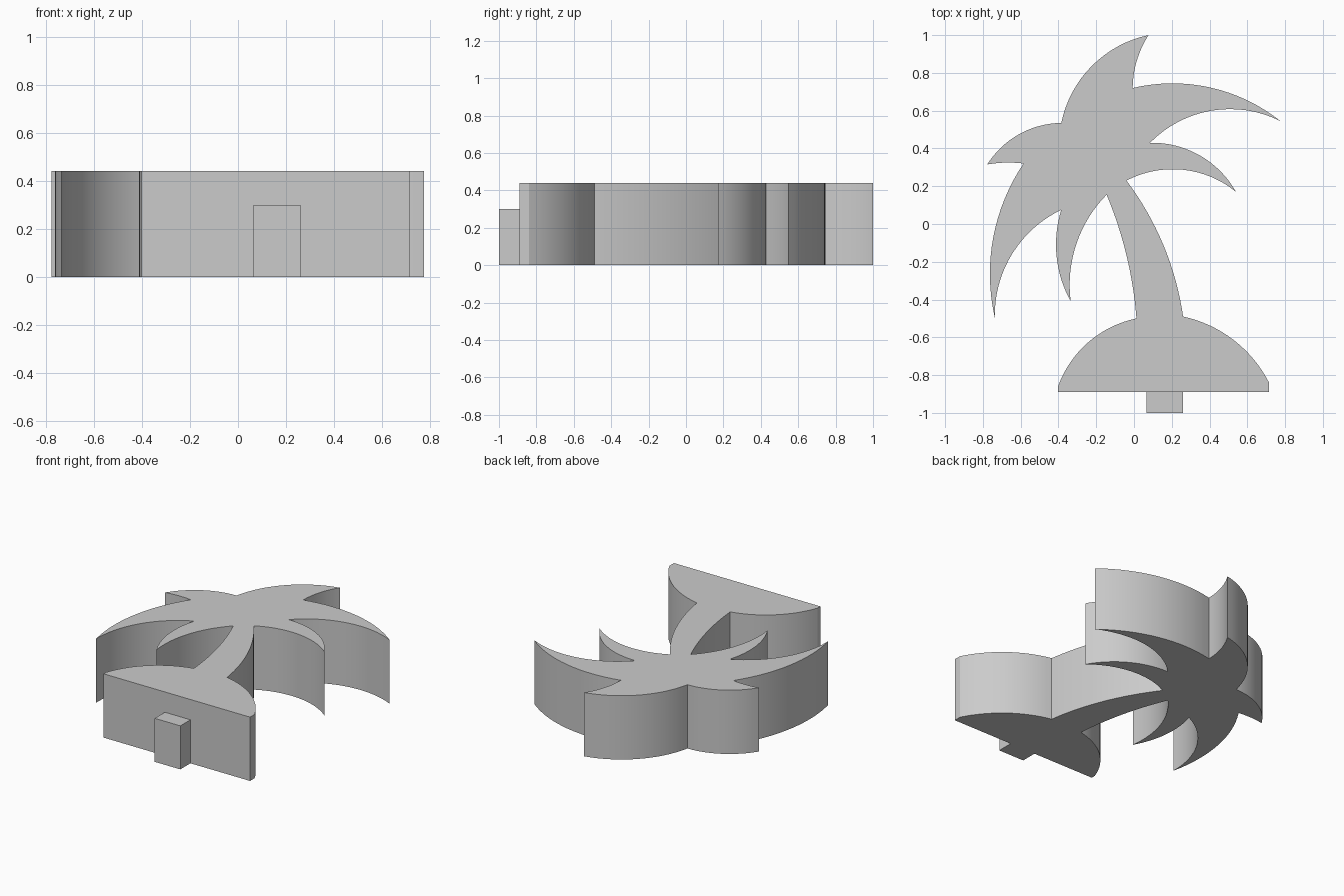
import bpy, bmesh, math
from mathutils import Vector

cube = bpy.data.objects.get("Cube")
if cube:
    bpy.data.objects.remove(cube)

grey = bpy.data.materials.new("plain_grey")
grey.use_nodes = True
colour = (0.6, 0.6, 0.6, 1)
grey.diffuse_color = colour
grey.node_tree.nodes["Principled BSDF"].inputs["Base Color"].default_value = colour


def arc(a, mid, b, steps=16):
    """Points on the circle through a, mid and b, leaving out b."""
    a, m, b = Vector(a), Vector(mid), Vector(b)
    u, v = m - a, b - a
    d = 2 * u.cross(v)
    c = a + Vector((v.y * u.length_squared - u.y * v.length_squared,
                    u.x * v.length_squared - v.x * u.length_squared)) / d
    start = a - c
    turn = math.atan2(start.cross(b - c), start.dot(b - c))
    pts = []
    for i in range(steps):
        t = turn * i / steps
        pts.append(c + Vector((start.x * math.cos(t) - start.y * math.sin(t),
                               start.x * math.sin(t) + start.y * math.cos(t))))
    return pts


def slab(name, outline, height):
    """Flat outline raised from the ground to the given height."""
    bm = bmesh.new()
    face = bm.faces.new([bm.verts.new((p[0], p[1], 0)) for p in outline])
    top = bmesh.ops.extrude_face_region(bm, geom=[face])["geom"]
    bmesh.ops.translate(bm, vec=(0, 0, height),
                        verts=[g for g in top if isinstance(g, bmesh.types.BMVert)])
    bmesh.ops.recalc_face_normals(bm, faces=bm.faces)
    mesh = bpy.data.meshes.new(name)
    bm.to_mesh(mesh)
    bm.free()
    mesh.materials.append(grey)
    obj = bpy.data.objects.new(name, mesh)
    bpy.context.collection.objects.link(obj)
    bpy.ops.object.select_all(action="DESELECT")
    obj.select_set(True)
    bpy.context.view_layer.objects.active = obj
    bpy.ops.object.shade_smooth_by_angle(angle=math.radians(20))
    return obj


# Corner of the outline, then a point the curve to the next corner passes through
curves = [
    ((0.715, -0.84), (0.526, -0.613)),    # mound, right slope
    ((0.26, -0.49), (0.155, -0.11)),      # trunk, right edge
    ((-0.04, 0.23), (0.21, 0.29)),        # lower right frond
    ((0.54, 0.17), (0.37, 0.35)),
    ((0.085, 0.43), (0.41, 0.6)),         # upper right frond
    ((0.775, 0.545), (0.415, 0.72)),
    ((-0.007, 0.72), (0.015, 0.865)),     # top frond
    ((0.077, 1.0), (-0.225, 0.835)),
    ((-0.385, 0.535), (-0.6, 0.48)),      # small left frond
    ((-0.777, 0.315), (-0.68, 0.325)),
    ((-0.585, 0.32), (-0.745, -0.07)),    # long left frond
    ((-0.737, -0.495), (-0.63, -0.135)),
    ((-0.385, 0.075), (-0.41, -0.17)),    # inner left frond
    ((-0.335, -0.41), (-0.305, -0.105)),
    ((-0.145, 0.155), (-0.04, -0.165)),   # trunk, left edge
    ((0.013, -0.5), (-0.235, -0.62)),     # mound, left slope
]
mound_left = (-0.402, -0.86)
corners = [c[0] for c in curves] + [mound_left]
outline = [(-0.402, -0.89), (0.715, -0.89)]
for i, (start, through) in enumerate(curves):
    outline += arc(start, through, corners[i + 1])
outline.append(mound_left)
slab("palm_tree", outline, 0.44)

# Peg below the mound
slab("peg", [(0.065, -1), (0.26, -1), (0.26, -0.89), (0.065, -0.89)], 0.3)
